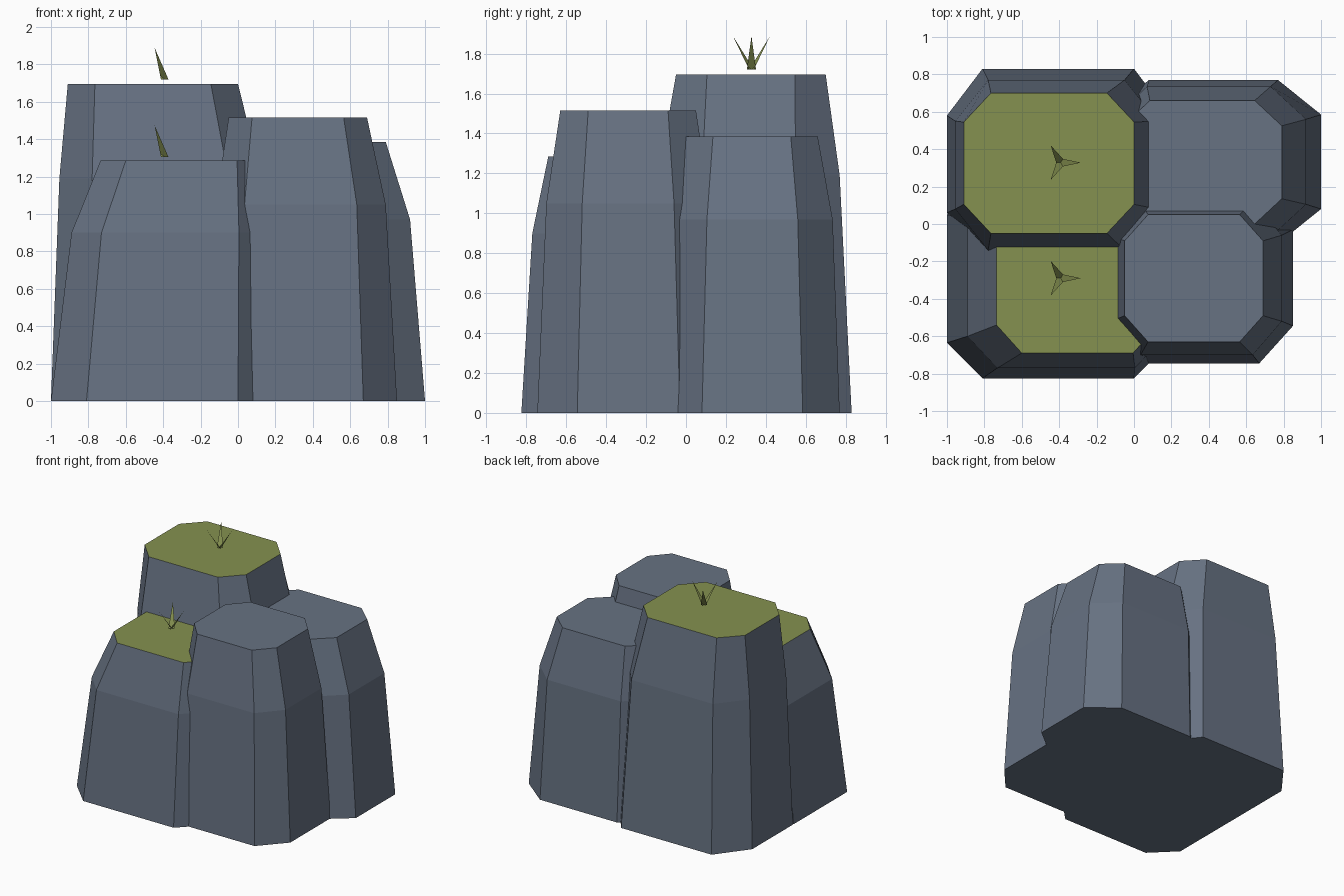
import bpy, math

if "Cube" in bpy.data.objects:
    bpy.data.objects.remove(bpy.data.objects["Cube"])


def material(name, rgb):
    m = bpy.data.materials.new(name)
    m.diffuse_color = (*rgb, 1)
    m.use_nodes = True
    m.node_tree.nodes["Principled BSDF"].inputs["Base Color"].default_value = m.diffuse_color
    return m


STONE = material("grey_stone", (0.135, 0.168, 0.225))
GRASS = material("olive_grass", (0.235, 0.283, 0.08))


def make_object(name, verts, faces, mats):
    me = bpy.data.meshes.new(name)
    me.from_pydata(verts, [], faces)
    for m in mats:
        me.materials.append(m)
    me.update()
    ob = bpy.data.objects.new(name, me)
    bpy.context.collection.objects.link(ob)
    return ob


def octagon(z, x0, x1, y0, y1, cx, cy):
    # rectangle with cut corners, counter-clockwise from above
    return [(x0 + cx, y0, z), (x1 - cx, y0, z), (x1, y0 + cy, z), (x1, y1 - cy, z),
            (x1 - cx, y1, z), (x0 + cx, y1, z), (x0, y1 - cy, z), (x0, y0 + cy, z)]


def column(name, rings, grassy):
    verts = [v for r in rings for v in octagon(*r)]
    faces = [tuple(reversed(range(8)))]
    for k in range(len(rings) - 1):
        for i in range(8):
            j = (i + 1) % 8
            faces.append((k * 8 + i, k * 8 + j, k * 8 + 8 + j, k * 8 + 8 + i))
    n = len(verts)
    faces.append(tuple(range(n - 8, n)))
    ob = make_object(name, verts, faces, [STONE, GRASS])
    if grassy:  # only the flat top is grass
        for p in ob.data.polygons:
            p.material_index = 1 if p.normal.z > 0.95 else 0


def tuft(name, cx, cy, z):
    # three flat blades leaning outward
    verts, faces = [], []
    for k in range(3):
        a = k * math.tau / 3
        c, s = math.cos(a), math.sin(a)
        b = len(verts)
        verts += [(cx + 0.023 * s, cy - 0.023 * c, z), (cx - 0.023 * s, cy + 0.023 * c, z),
                  (cx + 0.107 * c, cy + 0.107 * s, z + 0.168)]
        faces.append((b, b + 1, b + 2))
    make_object(name, verts, faces, [GRASS])


# rings: z, x0, x1, y0, y1, corner cut x, corner cut y
column("back_left_rock", [(0, -1.0, 0.19, -0.19, 0.83, 0.19, 0.25),
                          (1.19, -0.955, 0.125, -0.14, 0.77, 0.175, 0.22),
                          (1.695, -0.91, 0.0, -0.05, 0.70, 0.145, 0.155)], True)
column("front_right_rock", [(0, -0.16, 0.85, -0.745, 0.17, 0.18, 0.20),
                            (1.05, -0.12, 0.79, -0.70, 0.12, 0.155, 0.18),
                            (1.515, -0.05, 0.69, -0.63, 0.05, 0.125, 0.14)], False)
column("front_left_rock", [(0, -1.0, 0.19, -0.825, 0.24, 0.19, 0.19),
                           (0.90, -0.89, 0.165, -0.77, 0.19, 0.16, 0.17),
                           (1.285, -0.735, 0.13, -0.69, 0.11, 0.135, 0.15)], True)
column("back_right_rock", [(0, -0.15, 1.0, -0.105, 0.77, 0.23, 0.185),
                           (0.97, -0.12, 0.92, -0.07, 0.735, 0.19, 0.175),
                           (1.385, -0.06, 0.79, 0.0, 0.66, 0.145, 0.135)], False)

tuft("upper_grass_tuft", -0.392, 0.328, 1.72)
tuft("lower_grass_tuft", -0.392, -0.29, 1.305)
